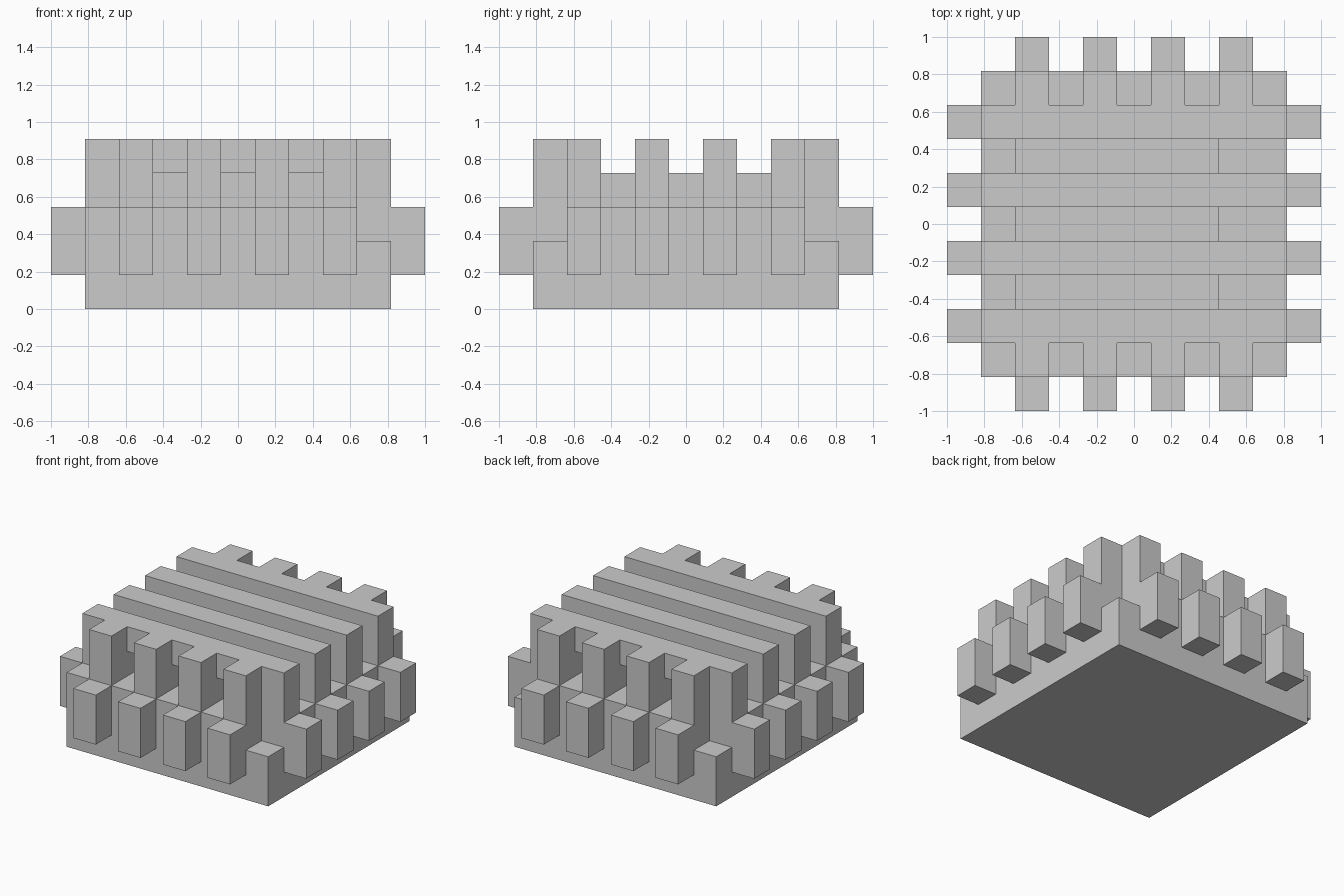
import bpy, bmesh
from math import radians

if "Cube" in bpy.data.objects:
    bpy.data.objects.remove(bpy.data.objects["Cube"])

U = 2 / 11                 # block size: the model fits an 11 x 11 x 5 block grid
EVEN = (2, 4, 6, 8)
ODD = (3, 5, 7)
SIDES = [(1, 0, 0), (-1, 0, 0), (0, 1, 0), (0, -1, 0), (0, 0, 1), (0, 0, -1)]


def box(x0, x1, y0, y1, z0, z1):
    """Set of grid cells in an inclusive block range."""
    return {(x, y, z) for x in range(x0, x1 + 1)
            for y in range(y0, y1 + 1) for z in range(z0, z1 + 1)}


def build(name, cells):
    """Outer skin of a group of cells, with coplanar faces merged."""
    bm = bmesh.new()
    for c in cells:
        for d in SIDES:
            if tuple(a + b for a, b in zip(c, d)) in cells:
                continue
            axis = next(i for i in range(3) if d[i])
            u, v = (axis + 1) % 3, (axis + 2) % 3
            corners = [(0, 0), (1, 0), (1, 1), (0, 1)]
            if d[axis] < 0:
                corners.reverse()
            verts = []
            for a, b in corners:
                p = list(c)
                p[axis] += d[axis] > 0
                p[u] += a
                p[v] += b
                verts.append(bm.verts.new(((p[0] - 5.5) * U, (p[1] - 5.5) * U, p[2] * U)))
            bm.faces.new(verts)
    bmesh.ops.remove_doubles(bm, verts=bm.verts, dist=1e-4)
    bmesh.ops.dissolve_limit(bm, angle_limit=radians(1), verts=bm.verts, edges=bm.edges)
    mesh = bpy.data.meshes.new(name)
    bm.to_mesh(mesh)
    bm.free()
    bpy.context.collection.objects.link(bpy.data.objects.new(name, mesh))


# Base block with lowered corners
build("base", box(1, 9, 1, 9, 0, 2) - {(9, 1, 2), (9, 9, 2), (1, 9, 2)})

# Studs sticking out of the four sides
for side, cell in (("front", 0), ("back", 10)):
    build(side + "_studs", set().union(*(box(i, i, cell, cell, 1, 2) for i in EVEN)))
for side, cell in (("left", 0), ("right", 10)):
    build(side + "_studs", set().union(*(box(cell, cell, i, i, 1, 2) for i in EVEN)))

# Upper part: raised core, cross beams on posts, and toothed front and back
upper = box(2, 7, 3, 7, 3, 3)
for i in EVEN:
    upper |= box(1, 9, i, i, 3, 4)
    for y in (1, 9):
        upper |= box(i, i, y, y, 3, 4)
# Openings under the outer beams
upper -= {(x, y, 3) for x in ODD for y in (2, 8)}
build("upper_lattice", upper)
